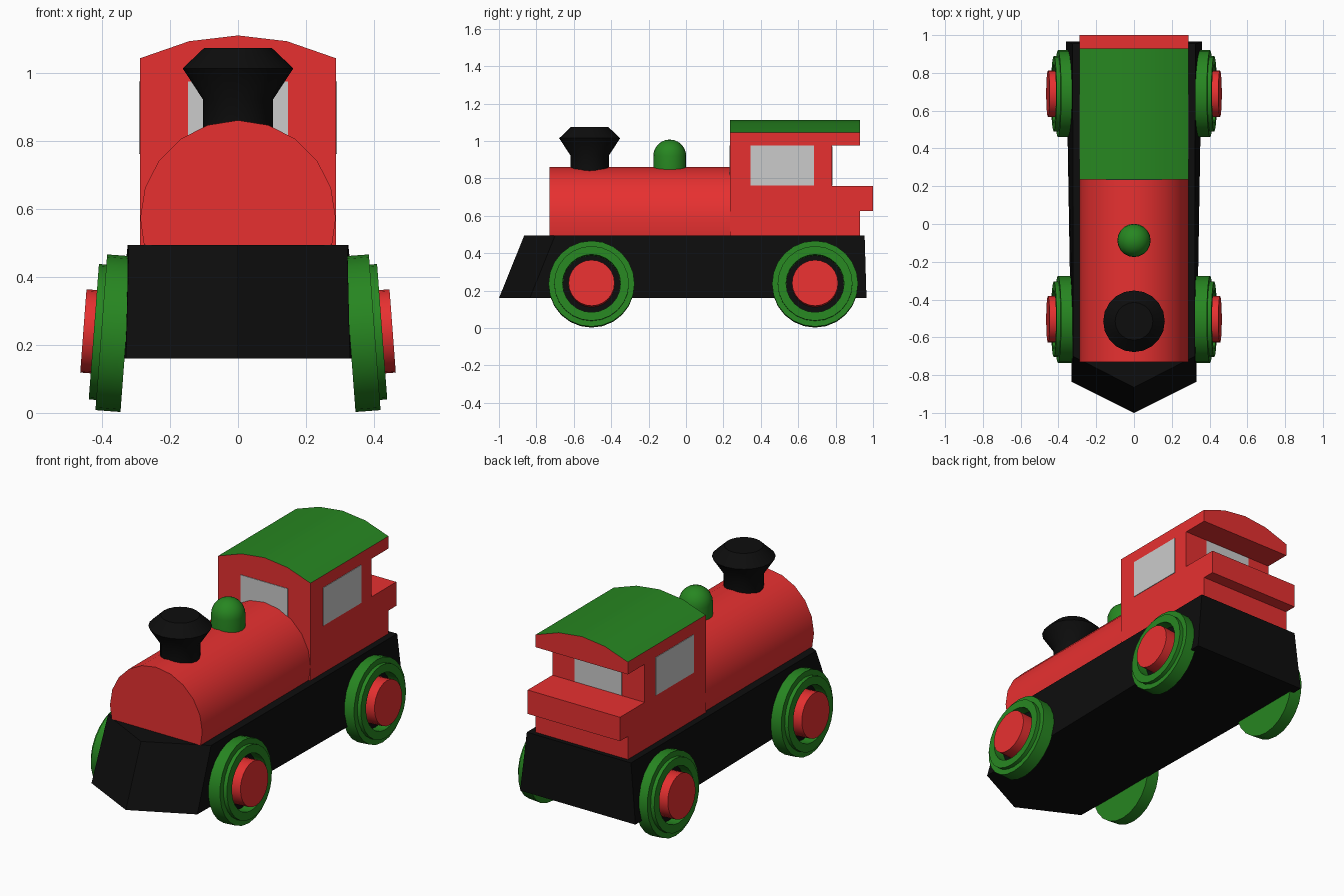
import bpy, bmesh, math
from mathutils import Matrix, Vector

if "Cube" in bpy.data.objects:
    bpy.data.objects.remove(bpy.data.objects["Cube"])


def material(name, rgb):
    m = bpy.data.materials.new(name)
    m.diffuse_color = (*rgb, 1)
    m.use_nodes = True
    m.node_tree.nodes["Principled BSDF"].inputs["Base Color"].default_value = m.diffuse_color
    return m


RED = material("red_paint", (0.8, 0.03, 0.03))
GREEN = material("green_paint", (0.02, 0.24, 0.015))
BLACK = material("black_paint", (0.004, 0.004, 0.004))


def finish(name, bm, mat=None, matrix=None, smooth=False):
    bmesh.ops.recalc_face_normals(bm, faces=bm.faces)
    mesh = bpy.data.meshes.new(name)
    bm.to_mesh(mesh)
    bm.free()
    ob = bpy.data.objects.new(name, mesh)
    bpy.context.collection.objects.link(ob)
    if mat:
        mesh.materials.append(mat)
    if matrix:
        ob.matrix_world = matrix
    if smooth:
        bpy.ops.object.select_all(action='DESELECT')
        ob.select_set(True)
        bpy.context.view_layer.objects.active = ob
        bpy.ops.object.shade_smooth_by_angle(angle=math.radians(35))
    return ob


def loft(name, loop_a, loop_b, mat, smooth=False):
    """Solid between two matching outlines."""
    bm = bmesh.new()
    a = [bm.verts.new(p) for p in loop_a]
    b = [bm.verts.new(p) for p in loop_b]
    bm.faces.new(a)
    bm.faces.new(b)
    for i in range(len(a)):
        j = (i + 1) % len(a)
        bm.faces.new((a[i], a[j], b[j], b[i]))
    return finish(name, bm, mat, None, smooth)


def lathe(name, profile, mat, matrix, segments=24):
    """Spin a (radius, height) profile around local z."""
    bm = bmesh.new()
    vs = [bm.verts.new((r, 0, z)) for r, z in profile]
    es = [bm.edges.new(pair) for pair in zip(vs, vs[1:])]
    bmesh.ops.spin(bm, geom=vs + es, cent=(0, 0, 0), axis=(0, 0, 1),
                   angle=math.tau, steps=segments, use_merge=True)
    bmesh.ops.remove_doubles(bm, verts=bm.verts, dist=1e-5)
    return finish(name, bm, mat, matrix, True)


def box(name, center, size, mat=None):
    bm = bmesh.new()
    bmesh.ops.create_cube(bm, size=1, matrix=Matrix.Translation(center)
                          @ Matrix.Diagonal((*size, 1)))
    return finish(name, bm, mat)


# Chassis: pointed front, sides flaring towards the bottom
def chassis_loop(z, tip, corner, front_w, back, back_w):
    return [(0, tip, z), (front_w, corner, z), (back_w, back, z),
            (-back_w, back, z), (-front_w, corner, z)]


loft("chassis", chassis_loop(0.16, -1.0, -0.835, 0.33, 0.965, 0.36),
     chassis_loop(0.495, -0.865, -0.70, 0.322, 0.955, 0.325), BLACK)

# Boiler: rounded top, cut flat where it meets the chassis
arch = [(0.277, 0.495)]
arch += [(0.288 * math.cos(math.radians(a)), 0.574 + 0.288 * math.sin(math.radians(a)))
         for a in range(0, 181, 18)]
arch += [(-0.277, 0.495)]
loft("boiler", [(x, -0.73, z) for x, z in arch], [(x, 0.235, z) for x, z in arch], RED, True)

# Cab: side outline with the rear opening and ledge
side = [(0.235, 0.495), (0.93, 0.495), (0.93, 0.625), (1.0, 0.625), (1.0, 0.76),
        (0.78, 0.76), (0.78, 0.975), (0.93, 0.975), (0.93, 1.045), (0.235, 1.045)]
loft("cab", [(-0.288, y, z) for y, z in side], [(0.288, y, z) for y, z in side], RED)

# Roof: red ends, green curved top
curve = [(-0.288, 1.045), (-0.144, 1.095), (0, 1.112), (0.144, 1.095), (0.288, 1.045)]
roof = loft("roof", [(x, 0.235, z) for x, z in curve],
            [(x, 0.93, z) for x, z in curve], RED, True)
roof.data.materials.append(GREEN)
for f in roof.data.polygons:
    f.material_index = int(f.normal.z > 0.5)

# Windows
for s, label in ((1, "right"), (-1, "left")):
    box(f"{label}_window", (s * 0.288, 0.515, 0.87), (0.006, 0.34, 0.214))
box("front_window", (0, 0.235, 0.87), (0.294, 0.006, 0.214))
box("rear_window", (0, 0.78, 0.867), (0.294, 0.006, 0.21))

# Chimney and dome
lathe("chimney", [(0, 0.83), (0.103, 0.83), (0.103, 0.923), (0.163, 1.015),
                  (0.1, 1.075), (0, 1.075)],
      BLACK, Matrix.Translation((0, -0.515, 0)), 20)
dome = [(0, 0.84), (0.088, 0.84)]
dome += [(0.088 * math.cos(math.radians(a)), 0.92 + 0.088 * math.sin(math.radians(a)))
         for a in range(0, 90, 15)] + [(0, 1.008)]
lathe("dome", dome, GREEN, Matrix.Translation((0, -0.087, 0)), 20)

# Wheels: stepped tyre with a recess, black recess floor and red hub
tyre = [(0, 0), (0.23, 0), (0.23, 0.074), (0.2, 0.074), (0.2, 0.096),
        (0.155, 0.096), (0.155, 0.03), (0, 0.03)]
for s, side_name in ((1, "right"), (-1, "left")):
    for y, end in ((-0.505, "front"), (0.69, "rear")):
        m = (Matrix.Translation((s * 0.329, y, 0.232))
             @ Matrix.Rotation(s * math.radians(90 - 4.3), 4, 'Y'))
        tag = f"{end}_{side_name}"
        lathe(f"{tag}_wheel", tyre, GREEN, m)
        lathe(f"{tag}_recess", [(0, 0.025), (0.154, 0.025), (0.154, 0.034), (0, 0.034)], BLACK, m)
        lathe(f"{tag}_hub", [(0, 0.03), (0.123, 0.03), (0.123, 0.127), (0, 0.127)], RED, m)
